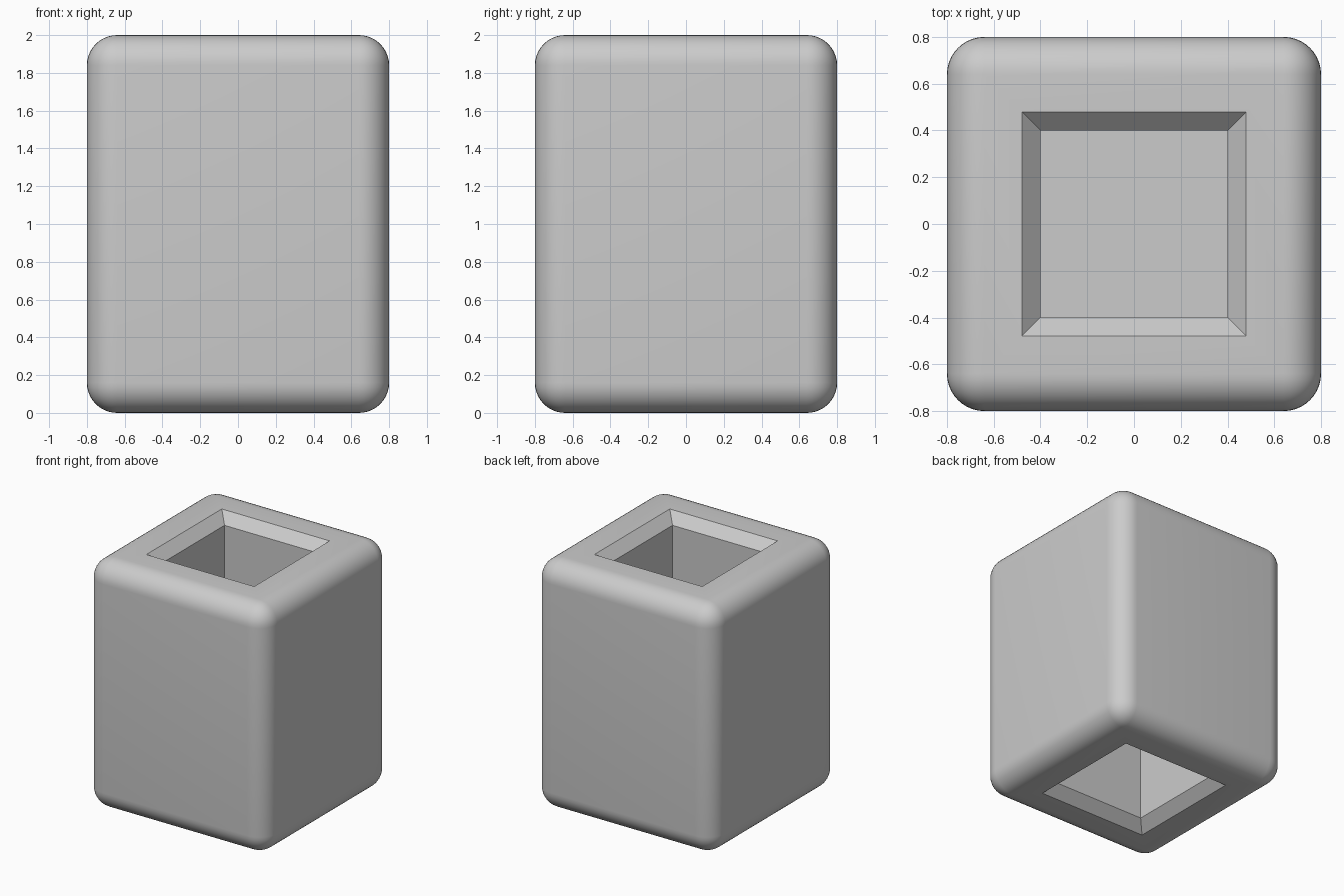
import bpy
import bmesh
import math
from mathutils import Matrix

cube = bpy.data.objects.get("Cube")
if cube:
    bpy.data.objects.remove(cube, do_unlink=True)

WIDTH, HEIGHT, RADIUS = 1.6, 2.0, 0.16
RIM, CHAMFER, WELL = 0.16, 0.08, 0.72

# Plain grey material
grey = bpy.data.materials.new("light_grey")
grey.use_nodes = True
colour = (0.6, 0.6, 0.6, 1)
grey.diffuse_color = colour
grey.node_tree.nodes["Principled BSDF"].inputs["Base Color"].default_value = colour

# Rounded block
bm = bmesh.new()
bmesh.ops.create_cube(bm, size=1, matrix=Matrix.Diagonal((WIDTH, WIDTH, HEIGHT, 1)))
bmesh.ops.bevel(bm, geom=bm.edges[:], offset=RADIUS, offset_type='OFFSET',
                segments=10, profile=0.5, affect='EDGES')


def sink_socket(side):
    """Square socket with a chamfered mouth in the top (1) or bottom (-1)."""
    face = max(bm.faces, key=lambda f: (f.normal.z * side > 0.999) * f.calc_area())
    bmesh.ops.inset_region(bm, faces=[face], thickness=RIM, use_even_offset=True)
    bmesh.ops.inset_region(bm, faces=[face], thickness=CHAMFER, use_even_offset=True)
    bmesh.ops.translate(bm, verts=face.verts[:], vec=(0, 0, -side * CHAMFER))
    floor = bmesh.ops.extrude_discrete_faces(bm, faces=[face])["faces"][0]
    bmesh.ops.translate(bm, verts=floor.verts[:], vec=(0, 0, -side * WELL))


bm.normal_update()
for side in (1, -1):
    sink_socket(side)
    bm.normal_update()

bmesh.ops.translate(bm, verts=bm.verts[:], vec=(0, 0, HEIGHT / 2))
bmesh.ops.recalc_face_normals(bm, faces=bm.faces[:])
mesh = bpy.data.meshes.new("socket_block")
bm.to_mesh(mesh)
bm.free()
mesh.materials.append(grey)

block = bpy.data.objects.new("socket_block", mesh)
bpy.context.collection.objects.link(block)

# Smooth rounded edges, crisp socket edges
bpy.ops.object.select_all(action='DESELECT')
block.select_set(True)
bpy.context.view_layer.objects.active = block
bpy.ops.object.shade_smooth_by_angle(angle=math.radians(30))
